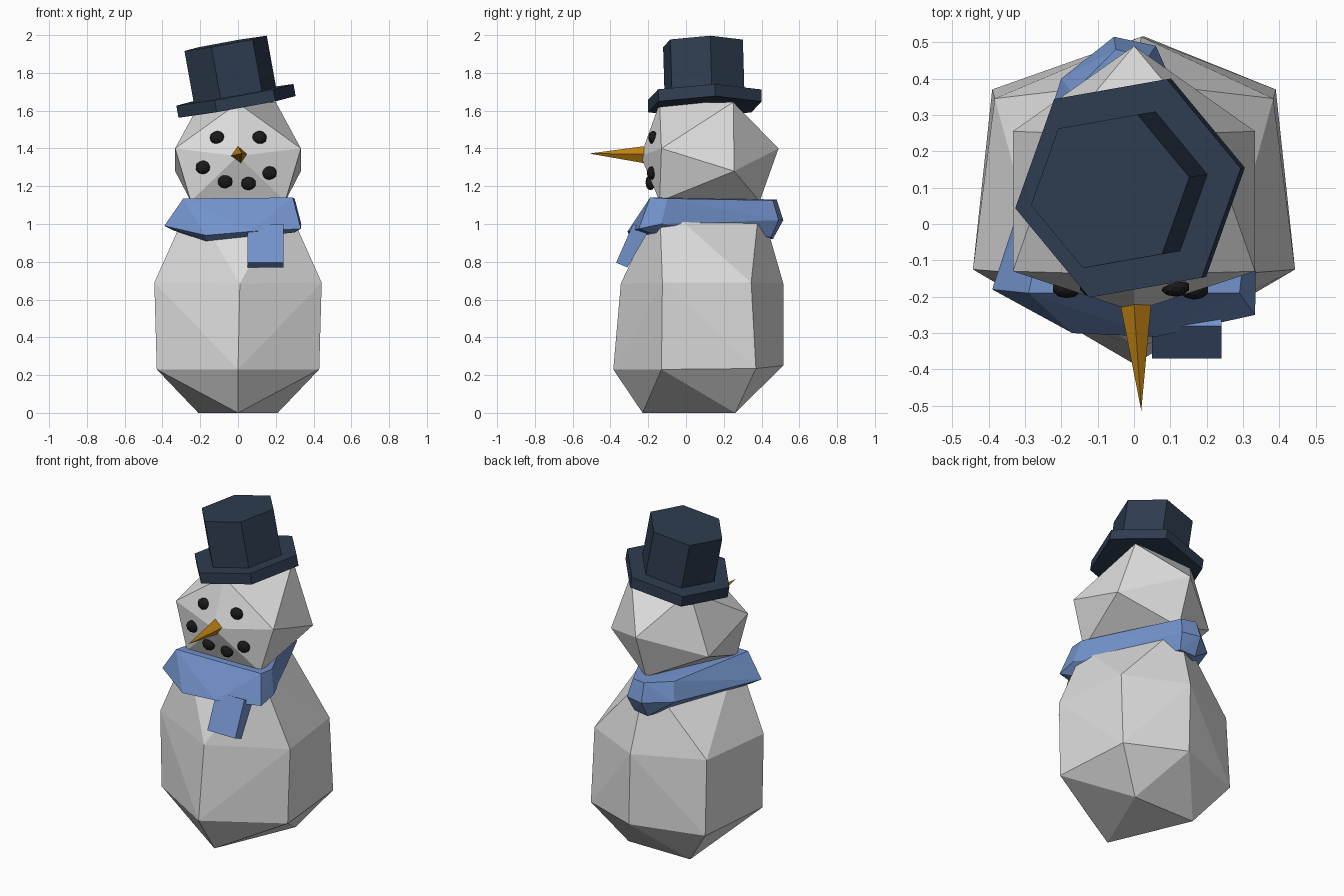
import bpy, bmesh, math
from mathutils import Vector, Matrix

if "Cube" in bpy.data.objects:
    bpy.data.objects.remove(bpy.data.objects["Cube"])


def material(name, rgb):
    m = bpy.data.materials.new(name)
    m.diffuse_color = (*rgb, 1)
    m.use_nodes = True
    m.node_tree.nodes["Principled BSDF"].inputs["Base Color"].default_value = m.diffuse_color
    return m


SNOW = material("snow_white", (0.72, 0.72, 0.72))
BLUE = material("scarf_blue", (0.17, 0.29, 0.60))
NAVY = material("hat_navy", (0.028, 0.046, 0.080))
ORANGE = material("carrot_orange", (0.56, 0.24, 0.007))
BLACK = material("coal_black", (0.010, 0.010, 0.010))


def finish(bm, name, mat):
    bmesh.ops.recalc_face_normals(bm, faces=bm.faces)
    me = bpy.data.meshes.new(name)
    bm.to_mesh(me)
    bm.free()
    me.materials.append(mat)
    ob = bpy.data.objects.new(name, me)
    bpy.context.collection.objects.link(ob)
    return ob


def hull(name, points, mat):
    """Faceted solid stretched around a few corner points."""
    bm = bmesh.new()
    for p in points:
        bm.verts.new(p)
    bmesh.ops.convex_hull(bm, input=bm.verts)
    bmesh.ops.delete(bm, geom=[v for v in bm.verts if not v.link_faces], context='VERTS')
    bmesh.ops.dissolve_limit(bm, angle_limit=0.01, verts=bm.verts, edges=bm.edges)
    return finish(bm, name, mat)


def mirror(points):
    """Add the x-mirrored twin of every off-centre point."""
    return points + [(-x, y, z) for x, y, z in points if abs(x) > 0.05]


# Snow body and head share the triangular neck
neck = [(0.25, -0.14, 1.12), (0, 0.39, 1.12)]
hull("body", mirror([
    (0, -0.23, 0), (0.21, 0.26, 0),
    (0, -0.385, 0.23), (0.43, -0.13, 0.23), (0.39, 0.37, 0.235), (0.03, 0.515, 0.25),
    (0.01, -0.345, 0.685), (0.443, -0.125, 0.69), (0.383, 0.345, 0.69), (0.02, 0.515, 0.685),
] + neck), SNOW)
hull("head", mirror([
    (0, -0.14, 1.64), (0.2, 0.25, 1.645),
    (0.333, -0.13, 1.40), (0, 0.49, 1.40),
    (0, -0.24, 1.36), (0.333, 0.255, 1.28),
] + neck), SNOW)

# Scarf wrap: top, outer and lower edge loops around the neck
hull("scarf_wrap", [
    (-0.29, -0.19, 1.135), (0, -0.2, 1.11), (0.29, -0.19, 1.14), (0.30, -0.1, 1.135),
    (0.04, 0.46, 1.125), (-0.05, 0.48, 1.13), (-0.17, 0.36, 1.125),
    (-0.39, -0.18, 0.99), (-0.17, -0.30, 0.94), (0.06, -0.31, 0.96), (0.333, -0.25, 0.975),
    (0.335, -0.13, 1.0), (0.06, 0.49, 1.02), (-0.055, 0.515, 1.02), (-0.2, 0.40, 1.02),
    (-0.17, -0.24, 0.91), (0.30, -0.2, 0.955), (-0.34, -0.14, 0.965),
    (0.04, 0.45, 0.93), (-0.06, 0.46, 0.92)], BLUE)
# Hanging scarf end
hull("scarf_tail", [(x, y, z) for x in (0.05, 0.24) for y, z in
                    ((-0.28, 1.0), (-0.37, 0.795), (-0.31, 0.77), (-0.2, 0.96))], BLUE)

# Tilted six-sided hat
up = Vector((-0.18, -0.03, 1)).normalized()
tilt = Vector((0, 0, 1)).rotation_difference(up).to_matrix().to_4x4()
hat = Matrix.Translation((-0.005, 0.10, 1.62)) @ tilt


def hex_prism(name, radius, low, high):
    ring = [math.radians(10 + 60 * i) for i in range(6)]
    hull(name, [hat @ Vector((radius * math.cos(a), radius * math.sin(a), z))
                for z in (low, high) for a in ring], NAVY)


hex_prism("hat_brim", 0.32, 0, 0.065)
hex_prism("hat_crown", 0.225, 0.05, 0.342)

# Carrot nose
hull("nose", [(-0.04, -0.21, 1.36), (0, -0.22, 1.412), (0.048, -0.21, 1.37),
              (0.015, -0.21, 1.32), (0.02, -0.513, 1.373)], ORANGE)

# Coal eyes and mouth
coals = {"eye": [(-0.11, -0.174, 1.457), (0.113, -0.174, 1.457)],
         "mouth_coal": [(-0.185, -0.178, 1.30), (-0.068, -0.188, 1.225),
                        (0.056, -0.188, 1.215), (0.166, -0.182, 1.27)]}
for name, spots in coals.items():
    for i, spot in enumerate(spots):
        bm = bmesh.new()
        bmesh.ops.create_icosphere(bm, subdivisions=2, radius=0.04)
        bmesh.ops.scale(bm, vec=(1, 0.65, 0.9), verts=bm.verts)
        bmesh.ops.translate(bm, vec=spot, verts=bm.verts)
        finish(bm, f"{name}_{i + 1}", BLACK)
